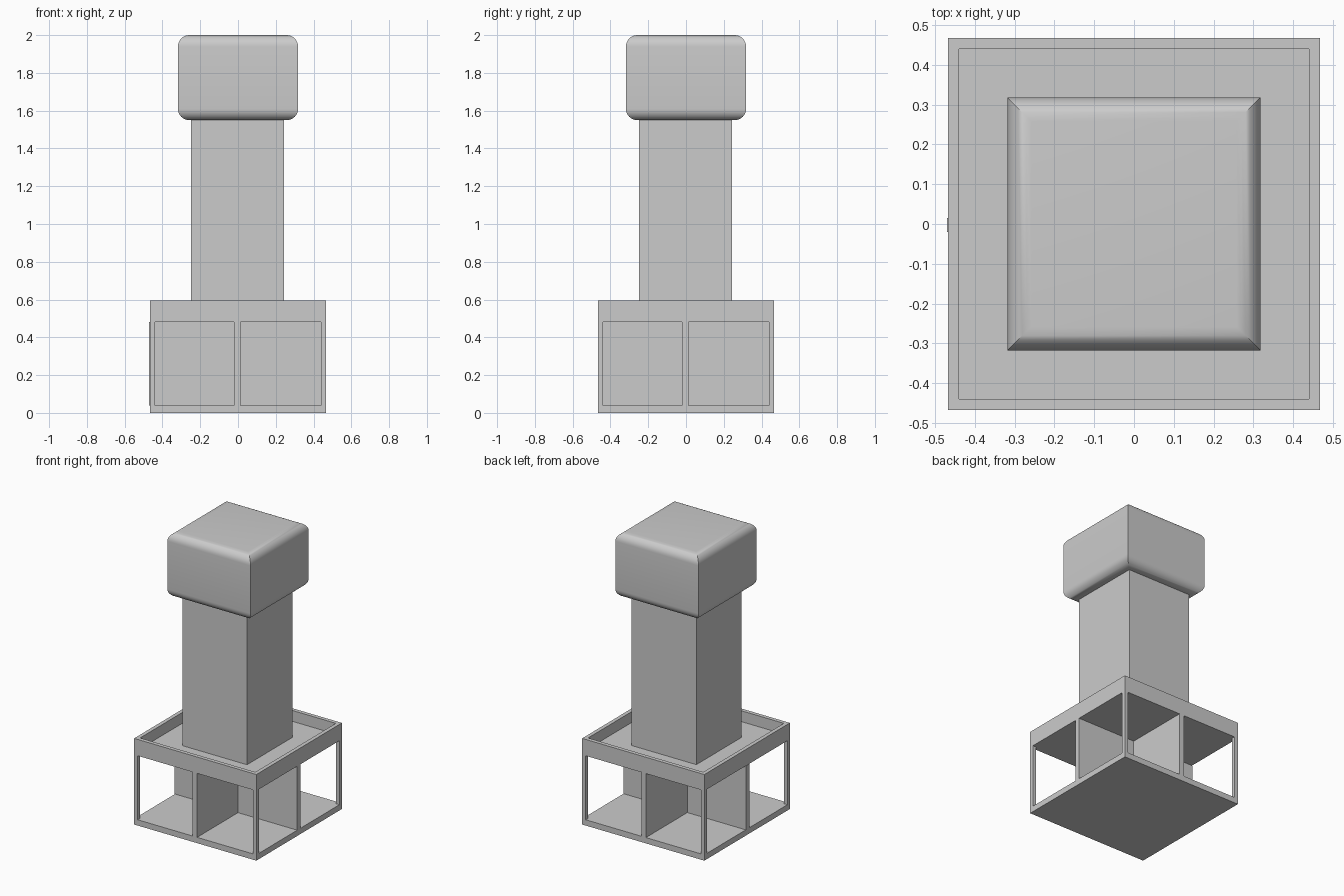
import bpy, math

if "Cube" in bpy.data.objects:
    bpy.data.objects.remove(bpy.data.objects["Cube"])


def make_mesh(name, verts, faces):
    mesh = bpy.data.meshes.new(name)
    mesh.from_pydata(verts, [], faces)
    mesh.update()
    obj = bpy.data.objects.new(name, mesh)
    bpy.context.collection.objects.link(obj)
    return obj


def square_loft(name, rings, centre=(0, 0)):
    """Stack square rings given as (half_width, z) and cap both ends."""
    cx, cy = centre
    verts = [(cx + sx * h, cy + sy * h, z) for h, z in rings
             for sx, sy in ((-1, -1), (1, -1), (1, 1), (-1, 1))]
    faces = [(3, 2, 1, 0)]
    for r in range(len(rings) - 1):
        for i in range(4):
            a, b = r * 4 + i, r * 4 + (i + 1) % 4
            faces.append((a, b, b + 4, a + 4))
    n = len(verts)
    faces.append((n - 4, n - 3, n - 2, n - 1))
    return make_mesh(name, verts, faces)


def box(name, x0, x1, y0, y1, z0, z1):
    verts = [(x, y, z) for z in (z0, z1)
             for x, y in ((x0, y0), (x1, y0), (x1, y1), (x0, y1))]
    faces = [(3, 2, 1, 0), (4, 5, 6, 7), (0, 1, 5, 4),
             (1, 2, 6, 5), (2, 3, 7, 6), (3, 0, 4, 7)]
    return make_mesh(name, verts, faces)


HALF, INNER = 0.467, 0.44     # base outer and inner half widths
FLOOR, CEIL, DECK, TOP = 0.04, 0.482, 0.52, 0.595
OFF = -0.003                  # slight offset of column and dividers

# Open cabinet base: floor, deck, corner posts
square_loft("base_floor", [(HALF, 0), (HALF, FLOOR)])
square_loft("base_deck", [(HALF, CEIL), (HALF, DECK)])
for sx, sx_name in ((-1, "left"), (1, "right")):
    for sy, sy_name in ((-1, "front"), (1, "back")):
        xs = sorted((sx * INNER, sx * HALF))
        ys = sorted((sy * INNER, sy * HALF))
        box(f"{sy_name}_{sx_name}_post", *xs, *ys, FLOOR, CEIL)

# Crossed dividers making four compartments
T = 0.0175
box("divider_lengthwise", OFF - T, OFF + T, -HALF, HALF, FLOOR, CEIL)
box("divider_left", -0.47, OFF - T, OFF - T, OFF + T, FLOOR, CEIL)
box("divider_right", OFF + T, HALF, OFF - T, OFF + T, FLOOR, CEIL)

# Raised rim around the deck, one closed square ring
corners = ((-1, -1), (1, -1), (1, 1), (-1, 1))
section = ((HALF, DECK), (HALF, TOP), (INNER, TOP), (INNER, DECK))
rim_verts = [(sx * h, sy * h, z) for h, z in section for sx, sy in corners]
rim_faces = []
for r in range(4):
    for i in range(4):
        j, s = (i + 1) % 4, (r + 1) % 4
        rim_faces.append((r * 4 + i, r * 4 + j, s * 4 + j, s * 4 + i))
make_mesh("deck_rim", rim_verts, rim_faces)

# Square column
square_loft("column", [(0.247, DECK), (0.247, 1.55)], (OFF, OFF))

# Head block: rounded top and bottom edges, mitred upright corners
W, R, Z0, Z1, SEG = 0.318, 0.06, 1.55, 2.0, 8
arc = [math.pi / 2 * i / SEG for i in range(SEG + 1)]
rings = [(W - R + R * math.sin(a), Z0 + R - R * math.cos(a)) for a in arc]
rings += [(W - R + R * math.cos(a), Z1 - R + R * math.sin(a)) for a in arc]
head = square_loft("head_block", rings)
bpy.context.view_layer.objects.active = head
head.select_set(True)
bpy.ops.object.shade_smooth_by_angle(angle=math.radians(30))
